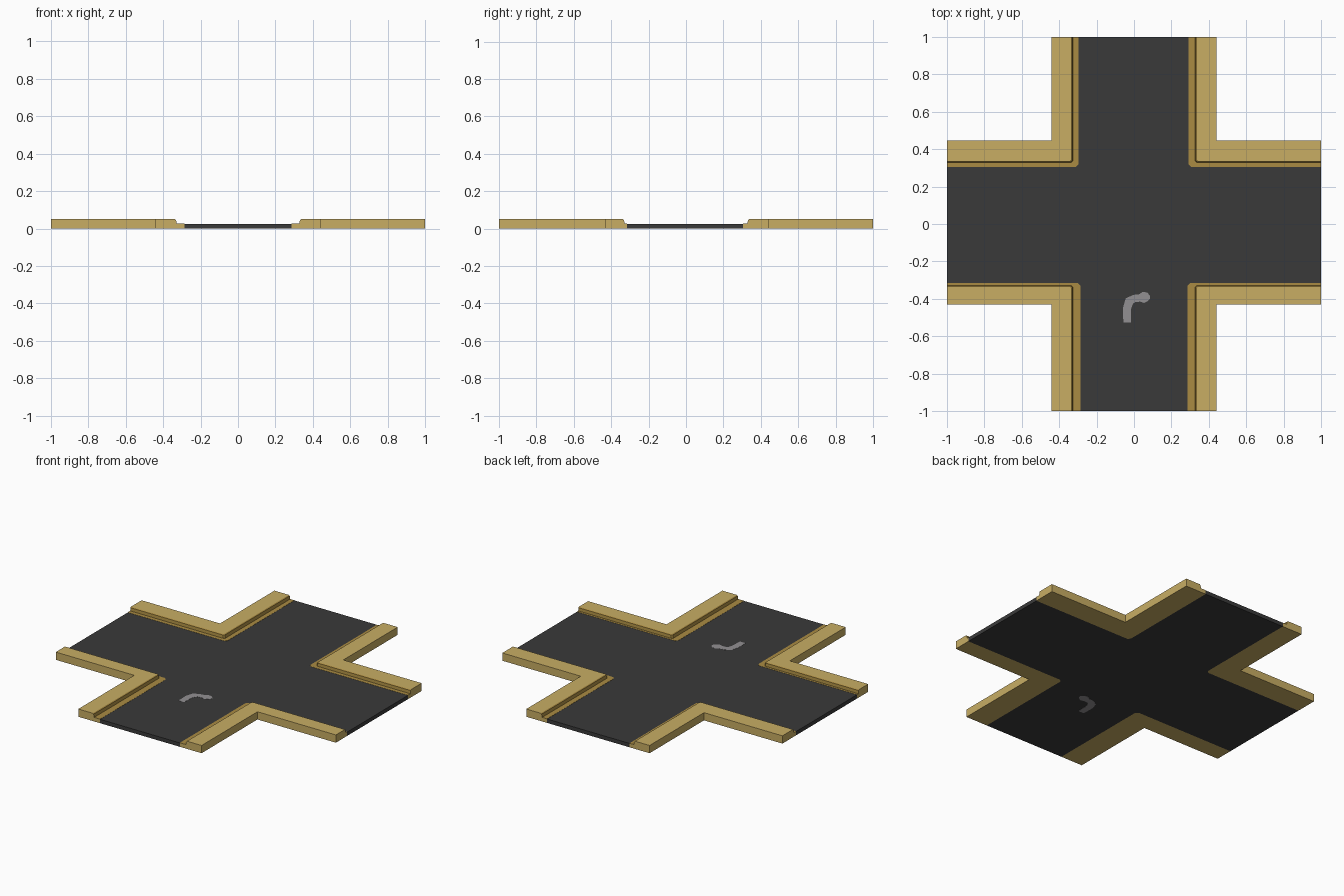
import bpy, bmesh, math
from mathutils import Vector

if "Cube" in bpy.data.objects:
    bpy.data.objects.remove(bpy.data.objects["Cube"])

def material(name, col):
    m = bpy.data.materials.new(name)
    m.diffuse_color = (*col, 1)
    m.use_nodes = True
    m.node_tree.nodes["Principled BSDF"].inputs["Base Color"].default_value = m.diffuse_color
    return m

asphalt = material("asphalt", (0.042, 0.042, 0.042))
sand = material("sand paving", (0.58, 0.42, 0.127))
kerb = material("dark sand kerb", (0.40, 0.26, 0.055))
grey = material("grey patch", (0.29, 0.28, 0.29))

def finish(bm, name, mats):
    bmesh.ops.remove_doubles(bm, verts=bm.verts, dist=1e-5)
    bmesh.ops.recalc_face_normals(bm, faces=bm.faces)
    me = bpy.data.meshes.new(name)
    bm.to_mesh(me)
    bm.free()
    for m in mats:
        me.materials.append(m)
    ob = bpy.data.objects.new(name, me)
    bpy.context.collection.objects.link(ob)
    return ob

def prism(name, outline, z0, z1, mat):
    bm = bmesh.new()
    f = bm.faces.new([bm.verts.new((x, y, z0)) for x, y in outline])
    ext = bmesh.ops.extrude_face_region(bm, geom=[f], use_keep_orig=True)
    for v in ext["geom"]:
        if isinstance(v, bmesh.types.BMVert):
            v.co.z = z1
    return finish(bm, name, [mat])

def corner_path(sx, sy, a, b, c):
    # L-shaped line with a small chamfer c at its corner
    return [(sx, sy * b), (sx * (a + c), sy * b),
            (sx * a, sy * (b + c)), (sx * a, sy)]

# corner quadrants: sign x, sign y, ledge x, ledge y, outer y
corners = [("front_right", 1, -1, 0.285, 0.315, 0.43),
           ("back_right", 1, 1, 0.292, 0.304, 0.445),
           ("back_left", -1, 1, 0.297, 0.304, 0.445),
           ("front_left", -1, -1, 0.285, 0.315, 0.43)]

# L-shaped pavements with sloped kerb and low ledge
for name, sx, sy, lx, ly, oy in corners:
    rows = [(0.44, oy, 0.0, 0.0), (0.44, oy, 0.05, 0.0),
            (0.337, 0.337, 0.05, 0.006), (0.331, 0.331, 0.046, 0.008),
            (0.327, 0.329, 0.026, 0.008),
            (lx, ly, 0.026, 0.015), (lx, ly, 0.0, 0.015)]
    bm = bmesh.new()
    grid = [[bm.verts.new((x, y, z)) for x, y in corner_path(sx, sy, a, b, c)]
            for a, b, z, c in rows]
    n = len(rows)
    for i in range(n):
        r, s = grid[i], grid[(i + 1) % n]
        for j in range(3):
            f = bm.faces.new((r[j], r[j + 1], s[j + 1], s[j]))
            f.material_index = 1 if 2 <= i <= 5 else 0
    for j in (0, 3):
        bm.faces.new([g[j] for g in grid])
    finish(bm, "pavement_" + name, [sand, kerb])

# cross-shaped road filling the space between the ledges
outline = []
for k, (name, sx, sy, lx, ly, oy) in enumerate(corners):
    p = corner_path(sx, sy, lx, ly, 0.015)
    outline += p if k % 2 else p[::-1]
prism("road", outline, 0.0, 0.025, asphalt)

# hooked grey patch, showing on the road top and underside
centre = [(-0.037, -0.525, 0.020), (-0.037, -0.45, 0.022), (-0.025, -0.412, 0.024),
          (0.00, -0.398, 0.020), (0.03, -0.395, 0.020), (0.05, -0.392, 0.030),
          (0.07, -0.39, 0.024), (0.086, -0.392, 0.008)]
left, right = [], []
for i, (x, y, w) in enumerate(centre):
    a, b = centre[max(i - 1, 0)], centre[min(i + 1, len(centre) - 1)]
    d = Vector((b[0] - a[0], b[1] - a[1])).normalized()
    left.append((x - d.y * w, y + d.x * w))
    right.append((x + d.y * w, y - d.x * w))
prism("road_patch", left + right[::-1], -0.0006, 0.0258, grey)
